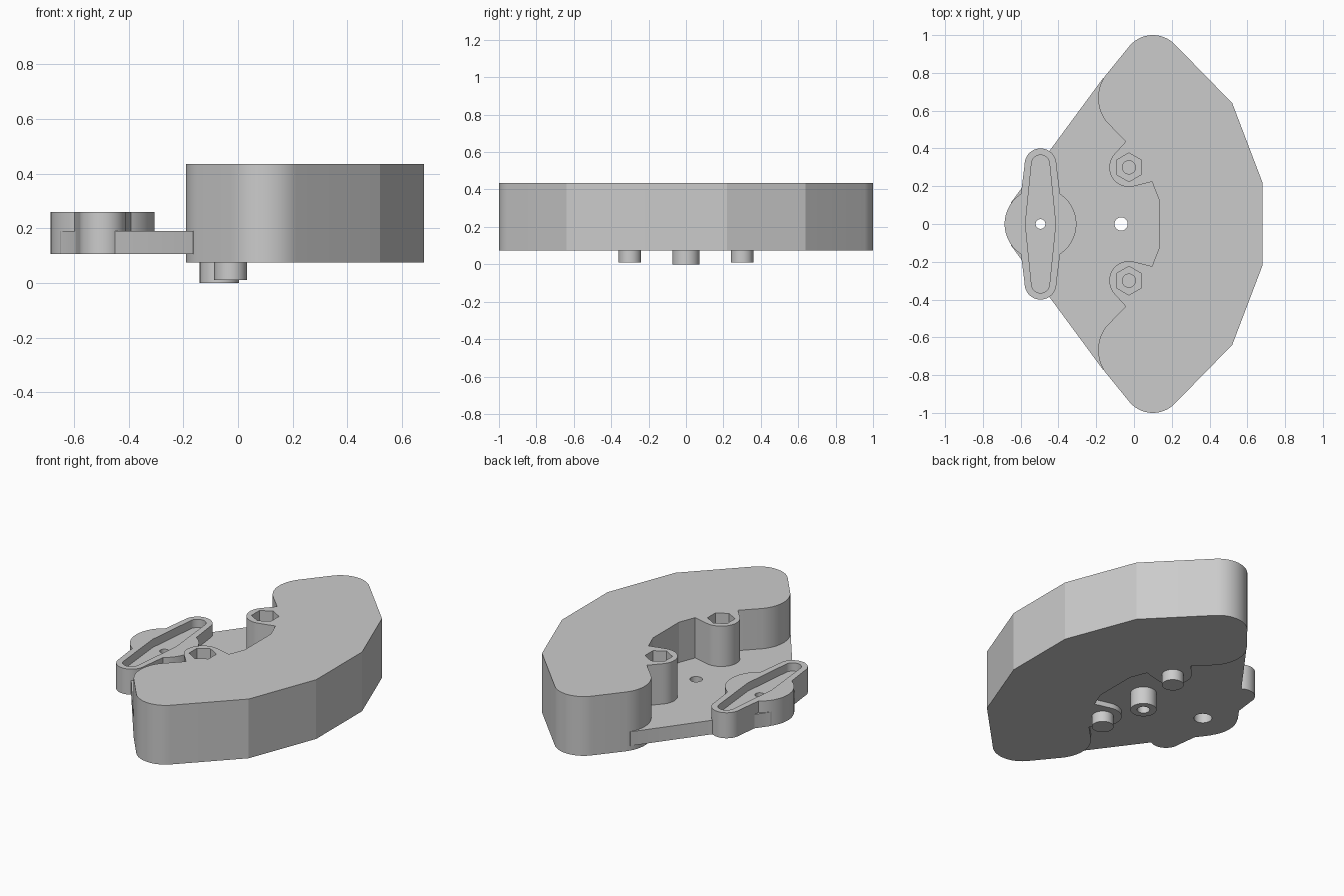
import bpy, bmesh
from math import cos, sin, radians, pi

cube = bpy.data.objects.get("Cube")
if cube:
    bpy.data.objects.remove(cube, do_unlink=True)

grey = bpy.data.materials.new("plain grey")
grey.use_nodes = True
COLOUR = (0.6, 0.6, 0.6, 1)
grey.diffuse_color = COLOUR
grey.node_tree.nodes["Principled BSDF"].inputs["Base Color"].default_value = COLOUR


def arc(cx, cy, r, a0, a1, n=16):
    """Points along an arc, angles in degrees."""
    steps = [radians(a0 + (a1 - a0) * i / n) for i in range(n + 1)]
    return [(cx + r * cos(a), cy + r * sin(a)) for a in steps]


def circle(cx, cy, r, n=40):
    return [(cx + r * cos(2 * pi * i / n), cy + r * sin(2 * pi * i / n)) for i in range(n)]


def mirror_y(half):
    """Close a half outline with its reflection in the x axis."""
    return half + [(x, -y) for x, y in reversed(half) if abs(y) > 1e-5]


def four_way(quarter, cx):
    """Repeat a quarter outline (from the x axis to the y axis) around cx."""
    upper = quarter + [(-x, y) for x, y in reversed(quarter) if x > 1e-5]
    return [(cx + x, y) for x, y in mirror_y(upper)]


def prism(name, outline, z0, z1):
    """Extrude a flat outline between two heights."""
    bm = bmesh.new()
    face = bm.faces.new([bm.verts.new((x, y, z0)) for x, y in outline])
    up = bmesh.ops.extrude_face_region(bm, geom=[face])["geom"]
    for v in up:
        if isinstance(v, bmesh.types.BMVert):
            v.co.z = z1
    bmesh.ops.recalc_face_normals(bm, faces=bm.faces)
    mesh = bpy.data.meshes.new(name)
    bm.to_mesh(mesh)
    bm.free()
    mesh.materials.append(grey)
    obj = bpy.data.objects.new(name, mesh)
    bpy.context.collection.objects.link(obj)
    return obj


def activate(obj):
    bpy.ops.object.select_all(action="DESELECT")
    obj.select_set(True)
    bpy.context.view_layer.objects.active = obj


def cut(obj, outline, z0, z1):
    """Remove a prism from a part."""
    cutter = prism("cutter", outline, z0, z1)
    cutter.hide_render = True
    mod = obj.modifiers.new("cut", "BOOLEAN")
    mod.operation, mod.solver, mod.object = "DIFFERENCE", "EXACT", cutter
    activate(obj)
    bpy.ops.object.modifier_apply(modifier=mod.name)
    bpy.data.objects.remove(cutter, do_unlink=True)


BASE, TOP = 0.075, 0.435
PLATE_LOW, PLATE_TOP, HORN_TOP = 0.105, 0.19, 0.26
BOSS_X, BOSS_Y = -0.027, 0.3
PIVOT_X, HORN_X = -0.068, -0.495

# Thick crescent body with two round bosses beside the central recess
body_half = [(0.68, 0.22), (0.52, 0.64)]
body_half += arc(0.1, 0.838, 0.162, 46, 143)
body_half += arc(0.01, 0.667, 0.2, 143, 222)
body_half += [(-0.043, 0.437)]
body_half += arc(BOSS_X, BOSS_Y, 0.104, 135, 285)
body_half += [(0.095, 0.224), (0.134, 0.125)]
body = prism("crescent_body", mirror_y(body_half), BASE, TOP)

# Hexagonal nut pockets, blind screw holes and the pins below
for side, label in ((1, "left"), (-1, "right")):
    y = BOSS_Y * side
    hexagon = [(BOSS_X + 0.076 * sin(i * pi / 3), y + 0.076 * cos(i * pi / 3)) for i in range(6)]
    cut(body, hexagon, TOP - 0.07, TOP + 0.1)
    cut(body, circle(BOSS_X, y, 0.035), TOP - 0.12, TOP + 0.1)
    prism(label + "_locating_pin", circle(BOSS_X, y, 0.06), 0.01, BASE + 0.02)

# Thin base plate joining the body to the lever
plate_half = [(-0.655, 0), (-0.65, 0.115), (-0.595, 0.19), (-0.55, 0.32), (-0.445, 0.39),
              (-0.165, 0.77), (0, 0.7), (0.2, 0.3)]
plate = prism("base_plate", mirror_y(plate_half), PLATE_LOW, PLATE_TOP)

# Pivot post under the plate
post = prism("pivot_post", circle(PIVOT_X, 0, 0.072), 0, PLATE_LOW + 0.02)
for part in (plate, post):
    cut(part, circle(PIVOT_X, 0, 0.035), -0.1, 0.5)

# Lever housing: a disc with two tapering rounded wings
housing_quarter = arc(0, 0, 0.19, 0, 57) + arc(0, 0.316, 0.084, 0, 90)
housing = prism("lever_housing", four_way(housing_quarter, HORN_X), PLATE_LOW, HORN_TOP)

# Recessed lever slot in the housing top
slot_quarter = [(0.08, 0)] + arc(0, 0.317, 0.048, 0, 90)
cut(housing, four_way(slot_quarter, HORN_X), HORN_TOP - 0.05, HORN_TOP + 0.1)

# Stepped hole through housing and plate
for part in (housing, plate):
    cut(part, circle(HORN_X, 0, 0.026), -0.1, 0.5)
    cut(part, circle(HORN_X, 0, 0.05), -0.1, 0.17)
cut(plate, circle(HORN_X, 0, 0.05), 0.16, 0.3)

for obj in [o for o in bpy.context.scene.objects if o.type == "MESH" and grey.name in o.data.materials]:
    activate(obj)
    bpy.ops.object.shade_smooth_by_angle(angle=radians(20))
